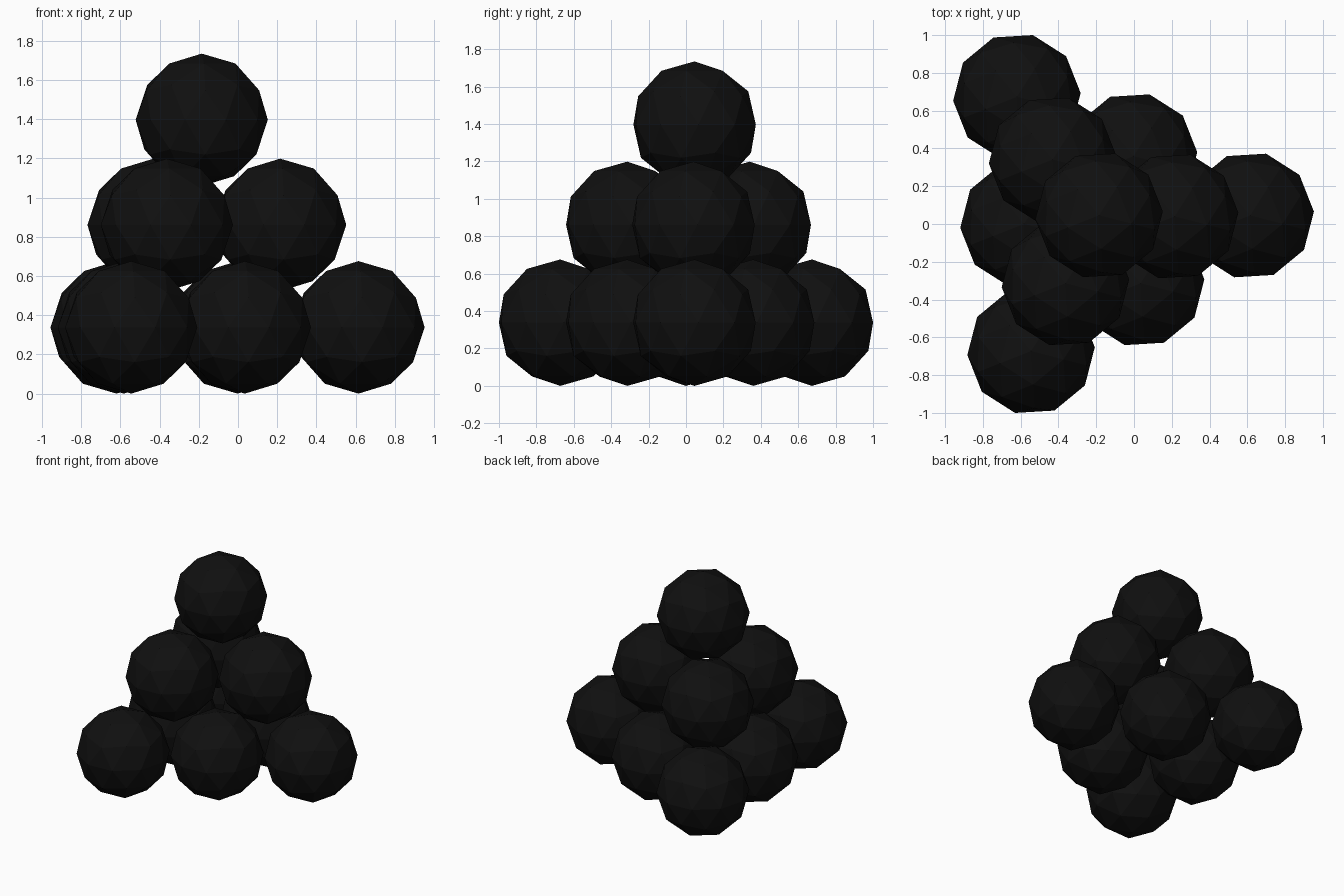
import bpy, math
from mathutils import Vector

if "Cube" in bpy.data.objects:
    bpy.data.objects.remove(bpy.data.objects["Cube"])

RADIUS = 0.338
TURN = math.radians(-14.5)

iron = bpy.data.materials.new("black iron")
iron.diffuse_color = (0.005, 0.005, 0.005, 1)
iron.use_nodes = True
iron.node_tree.nodes["Principled BSDF"].inputs["Base Color"].default_value = iron.diffuse_color


def ball(name, x, y, z):
    """One low-poly faceted ball."""
    bpy.ops.mesh.primitive_ico_sphere_add(
        subdivisions=2, radius=RADIUS, location=(x, y, z), rotation=(0, 0, TURN))
    obj = bpy.context.object
    obj.name = name
    obj.data.materials.append(iron)


def layer(name, count, corner, along, across, z):
    """Triangular layer: rows shrink by one ball for each step across."""
    corner, along, across = Vector(corner), Vector(along), Vector(across)
    for row in range(count):
        for i in range(count - row):
            p = corner + across * row + along * i
            ball(f"{name}_ball_{row}_{i}", p.x, p.y, z)


# Three-layer stack of balls: six, three, one
layer("bottom", 3, (-0.545, -0.673), (-0.0375, 0.673), (0.58, 0.359), 0.338)
layer("middle", 2, (-0.363, -0.314), (-0.068, 0.655), (0.578, 0.354), 0.861)
layer("top", 1, (-0.185, 0.046), (0, 0), (0, 0), 1.397)
